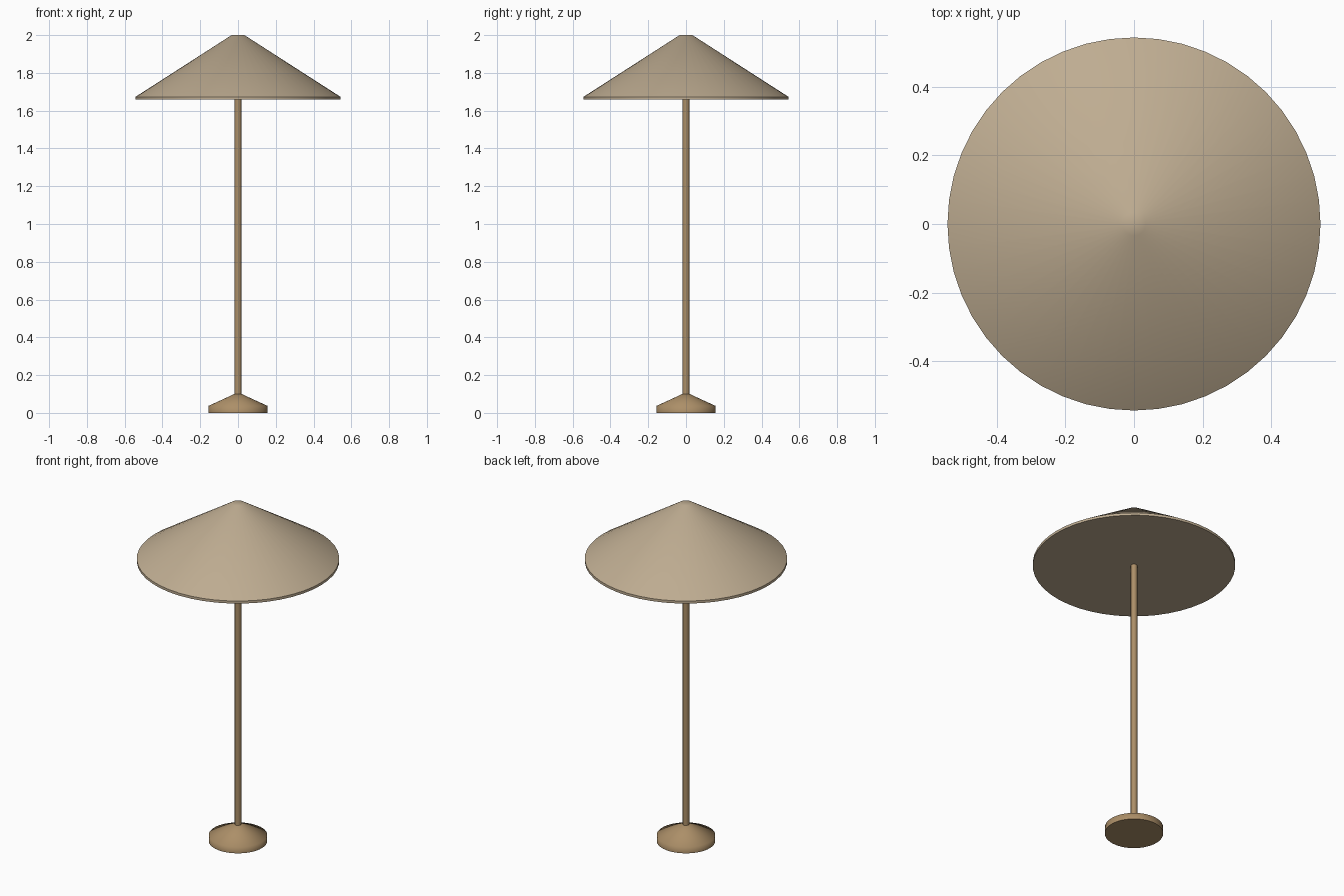
import bpy
import bmesh
import math

if "Cube" in bpy.data.objects:
    bpy.data.objects.remove(bpy.data.objects["Cube"])


def material(name, srgb):
    # Convert 0-255 display values to linear
    lin = [((c / 255 + 0.055) / 1.055) ** 2.4 for c in srgb]
    mat = bpy.data.materials.new(name)
    mat.diffuse_color = (*lin, 1)
    mat.use_nodes = True
    mat.node_tree.nodes["Principled BSDF"].inputs["Base Color"].default_value = mat.diffuse_color
    return mat


def lathe(name, profile, sides, mat, smooth_angle):
    """Turn a bottom-to-top (radius, z) profile into a capped solid."""
    bm = bmesh.new()
    rings = []
    for r, z in profile:
        rings.append([bm.verts.new((r * math.cos(2 * math.pi * i / sides),
                                    r * math.sin(2 * math.pi * i / sides), z))
                      for i in range(sides)])
    for low, high in zip(rings, rings[1:]):
        for i in range(sides):
            j = (i + 1) % sides
            bm.faces.new((low[i], low[j], high[j], high[i]))
    bm.faces.new(rings[0][::-1])
    bm.faces.new(rings[-1])
    mesh = bpy.data.meshes.new(name)
    bm.to_mesh(mesh)
    bm.free()
    mesh.materials.append(mat)
    obj = bpy.data.objects.new(name, mesh)
    bpy.context.collection.objects.link(obj)
    bpy.ops.object.select_all(action='DESELECT')
    obj.select_set(True)
    bpy.context.view_layer.objects.active = obj
    bpy.ops.object.shade_smooth_by_angle(angle=math.radians(smooth_angle))
    return obj


canvas = material("canvas_tan", (190, 172, 145))
wood = material("wood_brown", (172, 143, 104))

# Weighted foot: short drum, sloping top and small collar
lathe("base", [(0.157, 0), (0.157, 0.037), (0.045, 0.088), (0.022, 0.1)],
      48, wood, 70)

# Pole, ending just inside the canopy
lathe("pole", [(0.0175, 0.05), (0.0175, 1.7)], 24, wood, 40)

# Closed conical canopy with a thin rim and small blunt tip
lathe("canopy", [(0.543, 1.658), (0.543, 1.673), (0.034, 2.0)],
      48, canvas, 40)
